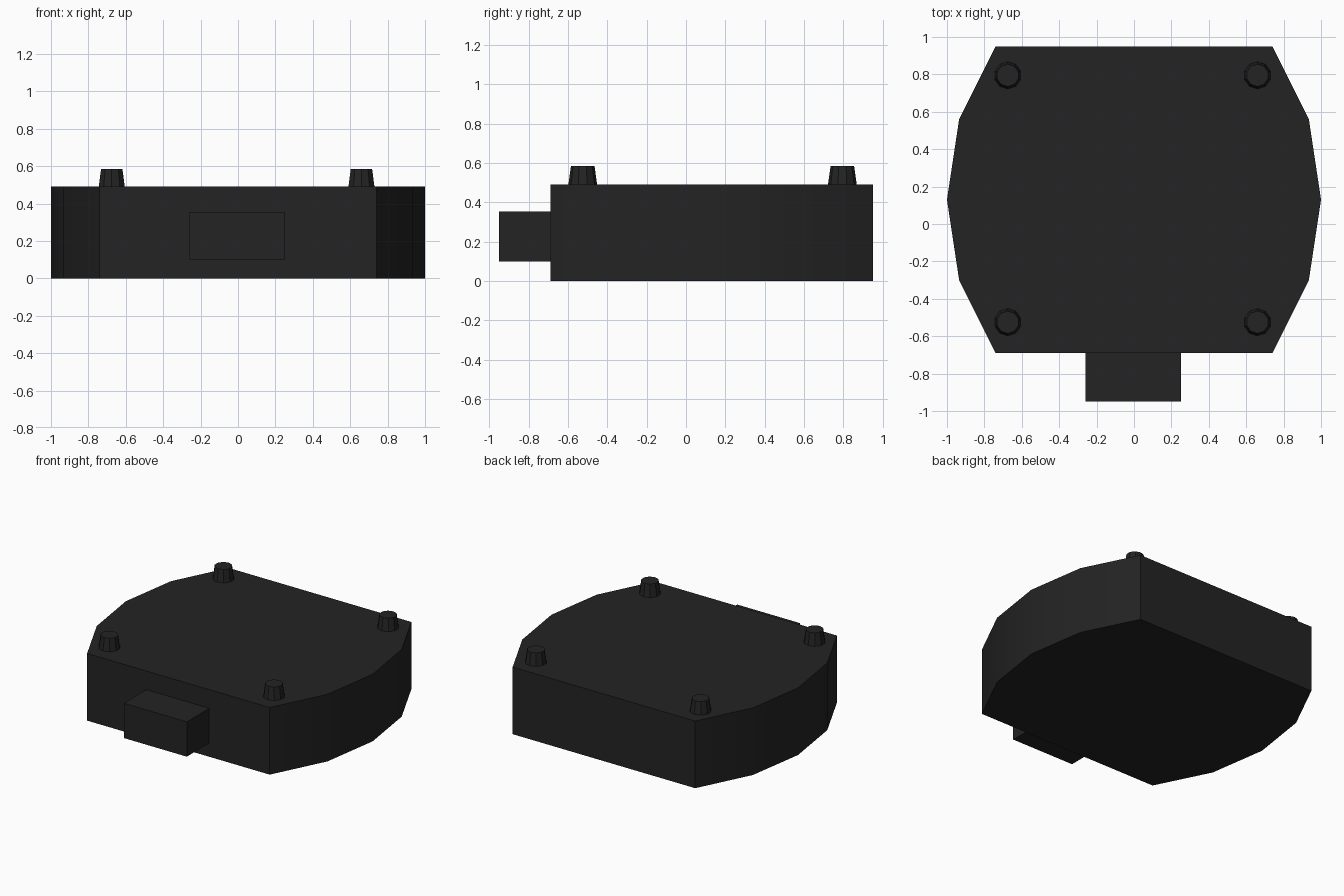
import bpy, bmesh, math

old = bpy.data.objects.get("Cube")
if old:
    bpy.data.objects.remove(old, do_unlink=True)

black = bpy.data.materials.new("matte_black")
black.use_nodes = True
color = (0.017, 0.017, 0.017, 1)
black.diffuse_color = color
black.node_tree.nodes["Principled BSDF"].inputs["Base Color"].default_value = color


def add_object(name, bm, smooth=False):
    bmesh.ops.recalc_face_normals(bm, faces=bm.faces)
    mesh = bpy.data.meshes.new(name)
    bm.to_mesh(mesh)
    bm.free()
    mesh.materials.append(black)
    obj = bpy.data.objects.new(name, mesh)
    bpy.context.collection.objects.link(obj)
    if smooth:
        bpy.ops.object.select_all(action='DESELECT')
        obj.select_set(True)
        bpy.context.view_layer.objects.active = obj
        bpy.ops.object.shade_smooth_by_angle(angle=math.radians(30))
    return obj


def prism(name, outline, bottom, top, smooth=False):
    bm = bmesh.new()
    face = bm.faces.new([bm.verts.new((x, y, bottom)) for x, y in outline])
    up = bmesh.ops.extrude_face_region(bm, geom=[face])["geom"]
    verts = [v for v in up if isinstance(v, bmesh.types.BMVert)]
    bmesh.ops.translate(bm, verts=verts, vec=(0, 0, top - bottom))
    return add_object(name, bm, smooth)


# Housing with bowed sides, mirrored from one side profile
side = [(0.74, -0.69), (0.935, -0.3), (1, 0.13), (0.935, 0.56), (0.74, 0.95)]
outline = side + [(-x, y) for x, y in reversed(side)]
prism("housing", outline, 0, 0.492, smooth=True)

# Connector block on the front
prism("front_connector", [(-0.26, -0.95), (0.25, -0.95), (0.25, -0.69), (-0.26, -0.69)], 0.1, 0.355)

# Four tapered feet on top
for x, side_name in ((-0.675, "right"), (0.66, "left")):
    for y, end_name in ((-0.525, "front"), (0.795, "back")):
        bm = bmesh.new()
        bmesh.ops.create_cone(bm, cap_ends=True, segments=10, radius1=0.073, radius2=0.06, depth=0.094)
        bmesh.ops.translate(bm, verts=bm.verts, vec=(x, y, 0.538))
        add_object(f"{end_name}_{side_name}_foot", bm)
